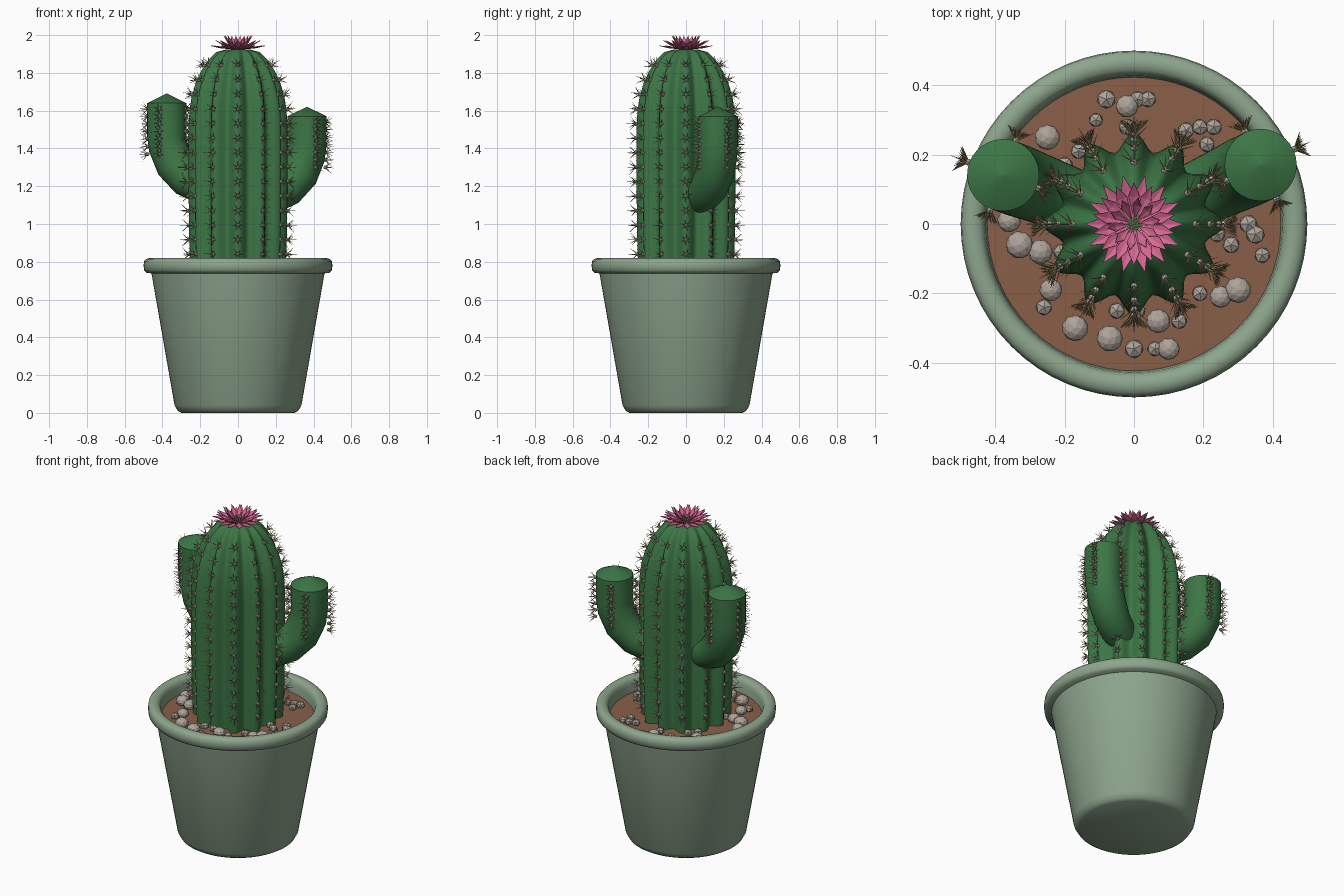
import bpy, bmesh, math, random
from mathutils import Vector, Matrix

if "Cube" in bpy.data.objects:
    bpy.data.objects.remove(bpy.data.objects["Cube"])

random.seed(4)

def mat(name, r, g, b):
    m = bpy.data.materials.new(name)
    m.diffuse_color = (r, g, b, 1)
    m.use_nodes = True
    m.node_tree.nodes["Principled BSDF"].inputs["Base Color"].default_value = m.diffuse_color
    return m

POT = mat("sage_glaze", 0.27, 0.38, 0.27)
SOIL = mat("brown_soil", 0.25, 0.115, 0.065)
GREEN = mat("cactus_green", 0.045, 0.18, 0.06)
STONE = mat("grey_pebble", 0.42, 0.37, 0.32)
WOOL = mat("pale_areole", 0.62, 0.56, 0.47)
SPINE = mat("tan_spine", 0.45, 0.34, 0.16)
PINK = mat("flower_pink", 0.68, 0.14, 0.29)
YELLOW = mat("stamen_yellow", 0.68, 0.58, 0.28)

def finish(bm, name, material, smooth=None):
    bmesh.ops.recalc_face_normals(bm, faces=bm.faces)
    me = bpy.data.meshes.new(name)
    bm.to_mesh(me)
    bm.free()
    ob = bpy.data.objects.new(name, me)
    bpy.context.collection.objects.link(ob)
    me.materials.append(material)
    if smooth:
        bpy.ops.object.select_all(action='DESELECT')
        ob.select_set(True)
        bpy.context.view_layer.objects.active = ob
        bpy.ops.object.shade_smooth_by_angle(angle=math.radians(smooth))
    return ob

def skin(bm, rings, close=False):
    """Bridge equal-sized rings of points; cap the open ends."""
    vs = [[bm.verts.new(p) for p in r] for r in rings]
    n = len(vs[0])
    pairs = list(zip(vs, vs[1:])) + ([(vs[-1], vs[0])] if close else [])
    for a, b in pairs:
        for i in range(n):
            j = (i + 1) % n
            bm.faces.new((a[i], a[j], b[j], b[i]))
    if not close:
        bm.faces.new(vs[0][::-1])
        bm.faces.new(vs[-1])

def lathe(name, profile, material, n=64, smooth=35, shape=lambda a: 1, close=False):
    bm = bmesh.new()
    angs = [2 * math.pi * i / n for i in range(n)]
    skin(bm, [[(r * shape(a) * math.cos(a), r * shape(a) * math.sin(a), z) for a in angs]
              for r, z in profile], close)
    return finish(bm, name, material, smooth)

# pot wall with rounded foot, and the thick rolled rim
lathe("pot_body", [(0.30, 0), (0.32, 0.012), (0.336, 0.04), (0.46, 0.75), (0.43, 0.75), (0.42, 0.70)], POT)
lathe("pot_rim", [(0.455, 0.738), (0.485, 0.742), (0.497, 0.755), (0.50, 0.78), (0.497, 0.803),
                  (0.485, 0.815), (0.465, 0.82), (0.445, 0.815), (0.433, 0.803), (0.428, 0.78),
                  (0.422, 0.72)], POT, smooth=50, close=True)
lathe("soil", [(0.40, 0.70), (0.425, 0.70), (0.425, 0.735), (0.2, 0.742)], SOIL)

# ribbed cactus trunk
RIBS = 12
BODY = [(0.25, 0.72), (0.258, 0.9), (0.262, 1.2), (0.262, 1.5), (0.257, 1.6), (0.246, 1.67),
        (0.226, 1.74), (0.195, 1.81), (0.155, 1.87), (0.115, 1.91), (0.06, 1.925)]
lathe("trunk", BODY, GREEN, n=96, smooth=60,
      shape=lambda a: 1 - 0.19 * (1 - math.cos(RIBS * a)) / 2)

def body_radius(z):
    for (r0, z0), (r1, z1) in zip(BODY, BODY[1:]):
        if z0 <= z <= z1:
            return r0 + (r1 - r0) * (z - z0) / (z1 - z0)

# areoles and their spine clusters
areoles, spines = bmesh.new(), bmesh.new()

def areole(p, out):
    bmesh.ops.create_icosphere(areoles, subdivisions=1, radius=0.011,
                               matrix=Matrix.Translation(p))
    side = out.orthogonal().normalized()
    up = out.cross(side)
    turn = random.random() * 6.28
    for k in range(7):
        a = turn + k * math.tau / 6
        d = out.copy()
        if k < 6:
            d = (out * 0.7 + (side * math.cos(a) + up * math.sin(a)) * 0.8).normalized()
        length = random.uniform(0.042, 0.056)
        m = Matrix.Translation(p + d * length / 2) @ d.to_track_quat('Z', 'Y').to_matrix().to_4x4()
        bmesh.ops.create_cone(spines, cap_ends=False, segments=4, radius1=0.0028,
                              radius2=0.0003, depth=length, matrix=m)

for i in range(RIBS):
    a = math.tau * i / RIBS
    for k in range(14):
        z = 0.84 + k * 0.0768
        r = body_radius(z)
        slope = (body_radius(z - 0.02) - body_radius(z + 0.02)) / 0.04
        out = Vector((math.cos(a), math.sin(a), slope)).normalized()
        areole(Vector((r * math.cos(a), r * math.sin(a), z)) + out * 0.003, out)

# side arms: swept tube with a shallow conical tip
def arm(name, angle, lift, top):
    c, s = math.cos(angle), math.sin(angle)
    side = Vector((-s, c, 0))
    path = [(0.10, 1.13), (0.20, 1.15), (0.285, 1.19), (0.355, 1.265), (0.395, 1.36),
            (0.403, 1.42), (0.403, top - lift - 0.05)]
    pts = [Vector((d * c, d * s, z + lift)) for d, z in path]
    bm = bmesh.new()
    rings = []
    for i, p in enumerate(pts):
        t = (pts[min(i + 1, len(pts) - 1)] - pts[max(i - 1, 0)]).normalized()
        nrm = t.cross(side)
        rad = 0.09 + 0.014 * min(1, i / 3)
        rings.append([p + (side * math.cos(u) + nrm * math.sin(u)) * rad
                      for u in (math.tau * k / 32 for k in range(32))])
    tip = pts[-1] + Vector((0, 0, 0.05))
    rings.append([tip + (q - pts[-1]) * 0.02 for q in rings[-1]])
    skin(bm, rings)
    finish(bm, name, GREEN, 40)
    for q in range(4):
        a = angle + q * math.pi / 2
        out = Vector((math.cos(a), math.sin(a), 0))
        for k in range(7):
            z = top - 0.32 + k * 0.04
            areole(Vector((pts[-1].x, pts[-1].y, z)) + out * 0.107, out)

arm("right_arm", math.radians(25), 0, 1.62)
arm("left_arm", math.radians(159.5), 0.05, 1.69)
finish(areoles, "areoles", WOOL)
finish(spines, "spines", SPINE)

# flower: layers of pointed petals, steeper toward the middle
bm = bmesh.new()
for count, reach, z1, half, off in ((14, 0.143, 1.945, 0.017, 0), (14, 0.12, 1.973, 0.016, 0.5),
                                    (10, 0.075, 1.998, 0.013, 0.25)):
    for i in range(count):
        rot = Matrix.Rotation(math.tau * (i + off) / count, 3, 'Z')
        z0, mid = 1.926, 0.02 + (reach - 0.02) * 0.6
        zm = z0 + (z1 - z0) * 0.5
        b, l, f, r, t = [bm.verts.new(rot @ Vector(p)) for p in (
            (0.015, 0, z0), (mid, half, zm + 0.003), (mid, 0, zm - 0.002),
            (mid, -half, zm + 0.003), (reach, 0, z1))]
        for tri in ((b, f, l), (b, r, f), (l, f, t), (f, r, t)):
            bm.faces.new(tri)
petals = finish(bm, "petals", PINK)
sol = petals.modifiers.new("thickness", 'SOLIDIFY')
sol.thickness = 0.003

# stamens in the flower centre
bm = bmesh.new()
for i in range(14):
    a, r = i * 2.4, 0.005 * math.sqrt(i)
    bmesh.ops.create_icosphere(bm, subdivisions=1, radius=0.005, matrix=Matrix.Translation(
        (r * math.cos(a), r * math.sin(a), 1.955)))
    bmesh.ops.create_cone(bm, cap_ends=False, segments=4, radius1=0.002, radius2=0.002, depth=0.035,
                          matrix=Matrix.Translation((r * math.cos(a), r * math.sin(a), 1.938)))
finish(bm, "stamens", YELLOW)

# pebbles on the soil: x, y, radius in hundredths
PEBBLES = [(-25, 25, 3.7), (-16, 21, 2.5), (-11, 30, 2.2), (-8, 36, 3), (-2, 34, 3.3), (1, 36, 2.6),
           (4, 36, 2.6), (15, 27, 2.6), (19, 28, 2.5), (23, 28, 2.6), (-2, 28, 2.6), (33, 0, 2.9),
           (28, -6, 2.7), (35, -3, 3), (37, -9, 2.5), (24, -3, 2.5), (30, -19, 3.8), (25, -21, 3.2),
           (19, -20, 2.5), (13, -28, 2.5), (7, -28, 3.5), (10, -36, 3.2), (6, -36, 2.4),
           (0, -36, 3), (-7, -33, 3.8), (-17, -30, 3.8), (-26, -24, 2.6), (-24, -19, 3.3),
           (-33, -6, 4), (-27, -8, 3.6), (-36, 1, 3.4), (-21, -8, 2.5), (-5, -25, 2.6),
           (1, -25, 2.5), (-20, 17, 2.6), (21, 23, 2.5)]
bm = bmesh.new()
for x, y, r in PEBBLES:
    r *= 0.01
    m = (Matrix.Translation((x / 100, y / 100, 0.74 + r * 0.5))
         @ Matrix.Diagonal((1, 1, 0.8, 1)) @ Matrix.Rotation(random.random() * 6.28, 4, 'Z'))
    bmesh.ops.create_icosphere(bm, subdivisions=2 if r > 0.03 else 1, radius=r, matrix=m)
finish(bm, "pebbles", STONE)
